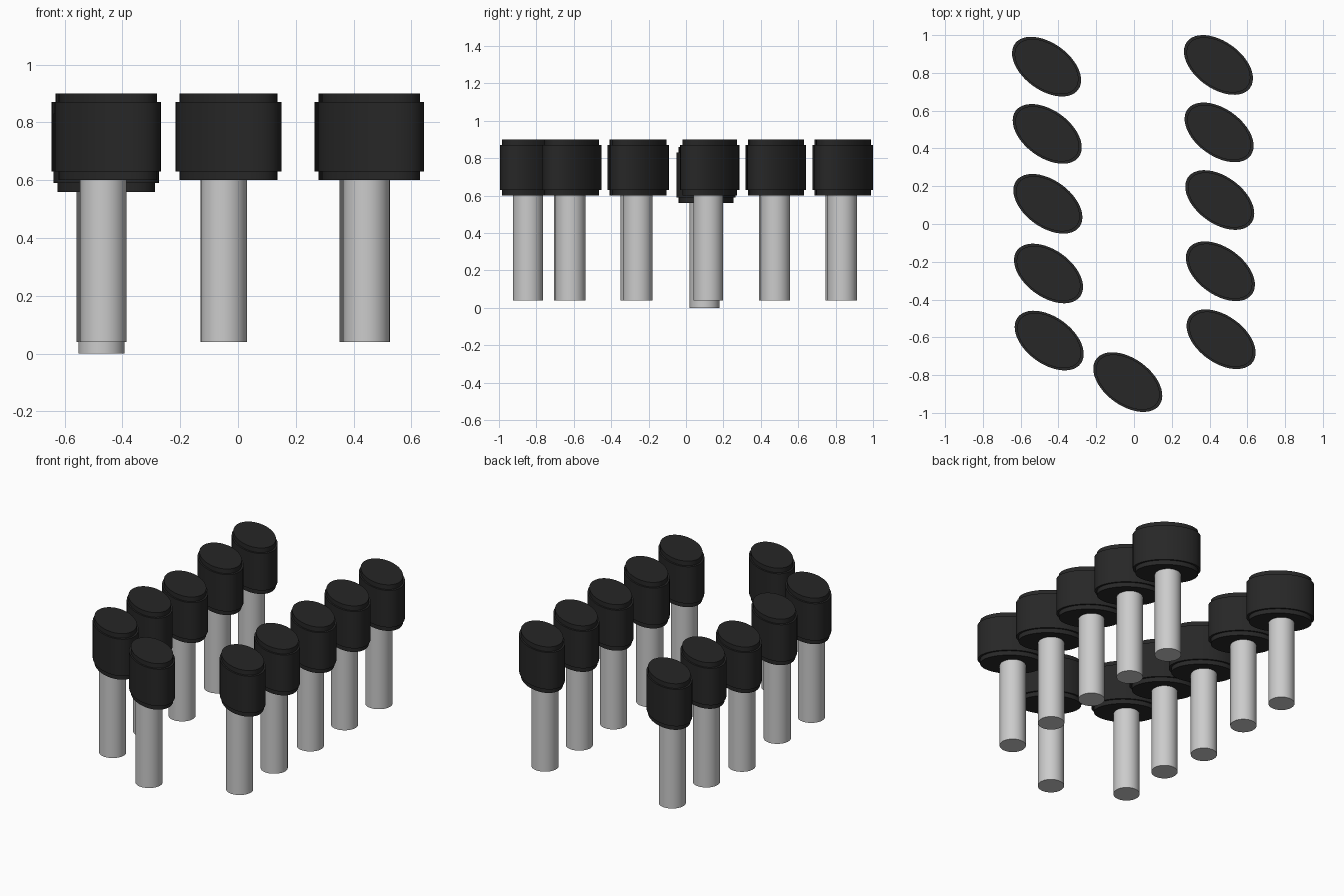
import bpy, bmesh, math

if "Cube" in bpy.data.objects:
    bpy.data.objects.remove(bpy.data.objects["Cube"])

SIDES = 48
A, B, TILT = 0.207, 0.1245, math.radians(-36)   # oval half axes and turn

black = bpy.data.materials.new("black_padding")
black.diffuse_color = (0.02, 0.02, 0.02, 1)
black.use_nodes = True
black.node_tree.nodes["Principled BSDF"].inputs["Base Color"].default_value = black.diffuse_color


def lathe(name, profile, rx, ry, turn, loc, mat=None):
    """Closed solid of stacked oval rings; profile is (scale, z)."""
    bm = bmesh.new()
    rings = []
    for s, z in profile:
        ring = []
        for i in range(SIDES):
            t = 2 * math.pi * i / SIDES
            u, v = rx * s * math.cos(t), ry * s * math.sin(t)
            ring.append(bm.verts.new((u * math.cos(turn) - v * math.sin(turn),
                                      u * math.sin(turn) + v * math.cos(turn), z)))
        rings.append(ring)
    for lo, hi in zip(rings, rings[1:]):
        for i in range(SIDES):
            j = (i + 1) % SIDES
            bm.faces.new((lo[i], lo[j], hi[j], hi[i]))
    bm.faces.new(rings[0][::-1])
    bm.faces.new(rings[-1])
    me = bpy.data.meshes.new(name)
    bm.to_mesh(me)
    bm.free()
    ob = bpy.data.objects.new(name, me)
    bpy.context.collection.objects.link(ob)
    ob.location = loc
    if mat:
        me.materials.append(mat)
    bpy.ops.object.select_all(action='DESELECT')
    ob.select_set(True)
    bpy.context.view_layer.objects.active = ob
    bpy.ops.object.shade_smooth_by_angle(angle=math.radians(30))
    return ob


# stepped oval cushion and round post
RIM = 0.925
CUSHION = [(RIM, 0.60), (RIM, 0.63), (1, 0.63), (1, 0.87), (RIM, 0.87), (RIM, 0.90)]
POST = [(1, 0.04), (1, 0.60)]


def stool(tag, x, y, drop=0.0):
    lathe("cushion_" + tag, CUSHION, A, B, TILT, (x, y, -drop), black)
    lathe("post_" + tag, POST, 0.08, 0.08, 0, (x - 0.016, y - 0.008, -drop))


# two rows and one at the head; the middle left one sits lower
left_y = [0.833, 0.477, 0.107, -0.262, -0.617]
right_y = [0.842, 0.485, 0.127, -0.25, -0.61]
for i, (ly, ry) in enumerate(zip(left_y, right_y)):
    stool(f"left_{i + 1}", -0.463 + 0.0035 * i, ly, 0.04 if i == 2 else 0)
    stool(f"right_{i + 1}", 0.447 + 0.0035 * i, ry)
stool("head", -0.033, -0.837)
